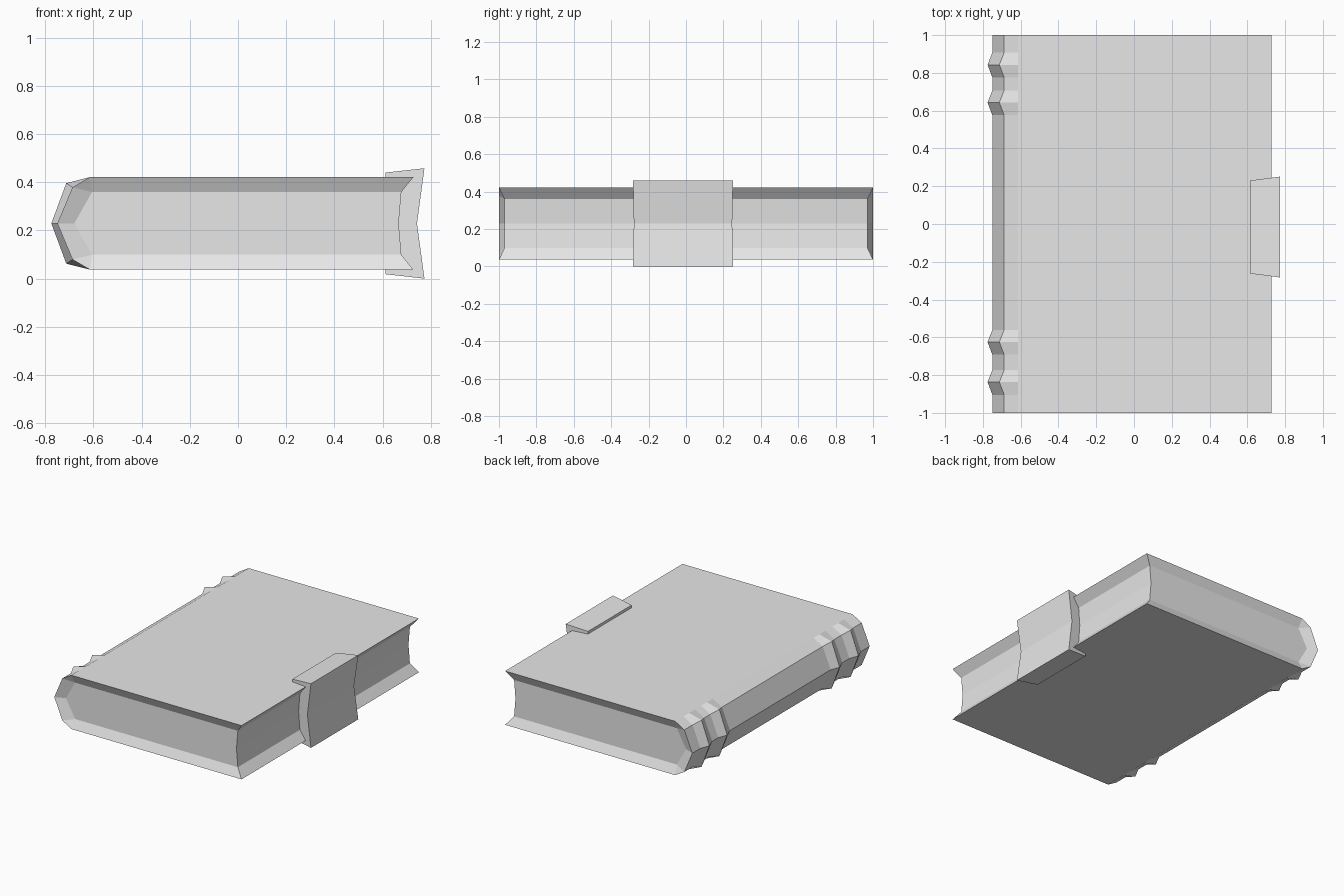
import bpy
import bmesh

if "Cube" in bpy.data.objects:
    bpy.data.objects.remove(bpy.data.objects["Cube"], do_unlink=True)

grey = bpy.data.materials.new("plain_grey")
grey.use_nodes = True
grey.diffuse_color = (0.8, 0.8, 0.8, 1)
grey.node_tree.nodes["Principled BSDF"].inputs["Base Color"].default_value = (0.8, 0.8, 0.8, 1)

MID = 0.229  # mid-height of the book


def mirrored(half):
    """Complete a top-down half profile, (x, height above middle), below the middle."""
    full = half + [(x, -h) for x, h in reversed(half) if h > 0]
    return [(x, MID + h) for x, h in full]


def finish(bm, name):
    bmesh.ops.recalc_face_normals(bm, faces=bm.faces)
    mesh = bpy.data.meshes.new(name)
    bm.to_mesh(mesh)
    bm.free()
    mesh.materials.append(grey)
    obj = bpy.data.objects.new(name, mesh)
    bpy.context.collection.objects.link(obj)


# Cross-sections: rounded spine, raised spine band, concave fore edge
spine = mirrored([(-0.615, 0.192), (-0.687, 0.15), (-0.75, 0)])
band = mirrored([(-0.615, 0.192), (-0.713, 0.167), (-0.775, 0)])
fore = mirrored([(0.728, 0.192), (0.678, 0.13), (0.667, 0)])[::-1]
page_back = mirrored([(-0.606, 0.13), (-0.68, 0)])

# Stations along the spine, with a base, a peak and a base for each band
stations = [(-1, spine)]
for y in (-0.837, -0.625, 0.643, 0.843):
    stations += [(y - 0.067, spine), (y, band), (y + 0.065, spine)]
stations.append((1, spine))

# Book: loft the section along y, then recess the page ends
bm = bmesh.new()
rings = []
for y, back in stations:
    ring = []
    for i, (x, z) in enumerate(back + fore):
        recessed = abs(y) == 1 and 6 <= i <= 8
        ring.append(bm.verts.new((x, y * 0.97 if recessed else y, z)))
    rings.append(ring)
for a, b in zip(rings, rings[1:]):
    for i in range(len(a)):
        j = (i + 1) % len(a)
        bm.faces.new((a[i], a[j], b[j], b[i]))
for ring, y in ((rings[0], -0.97), (rings[-1], 0.97)):
    top, mid, low = [bm.verts.new((x, y, z)) for x, z in page_back]
    r = ring
    for face in ((r[9], r[0], top, r[8]), (r[0], r[1], top),
                 (r[1], r[2], mid, top), (r[2], r[3], low, mid),
                 (r[3], r[4], low), (r[4], r[5], r[6], low),
                 (r[6], r[7], r[8], top, mid, low)):
        bm.faces.new(face)
finish(bm, "book")

# Clasp: bracket wrapped around the fore edge, flaring outwards
outline = mirrored([(0.613, 0.211), (0.774, 0.229), (0.743, 0)])
outline += [(0.613, MID - 0.19)] + fore + [(0.613, MID + 0.19)]
bm = bmesh.new()
sides = []
for s in (-1, 1):
    sides.append([bm.verts.new((x, -0.016 + s * (0.246 + 0.13 * (x - 0.613)), z))
                  for x, z in outline])
for side in sides:
    bm.faces.new(side)
for i in range(len(outline)):
    j = (i + 1) % len(outline)
    bm.faces.new((sides[0][i], sides[0][j], sides[1][j], sides[1][i]))
finish(bm, "clasp")
